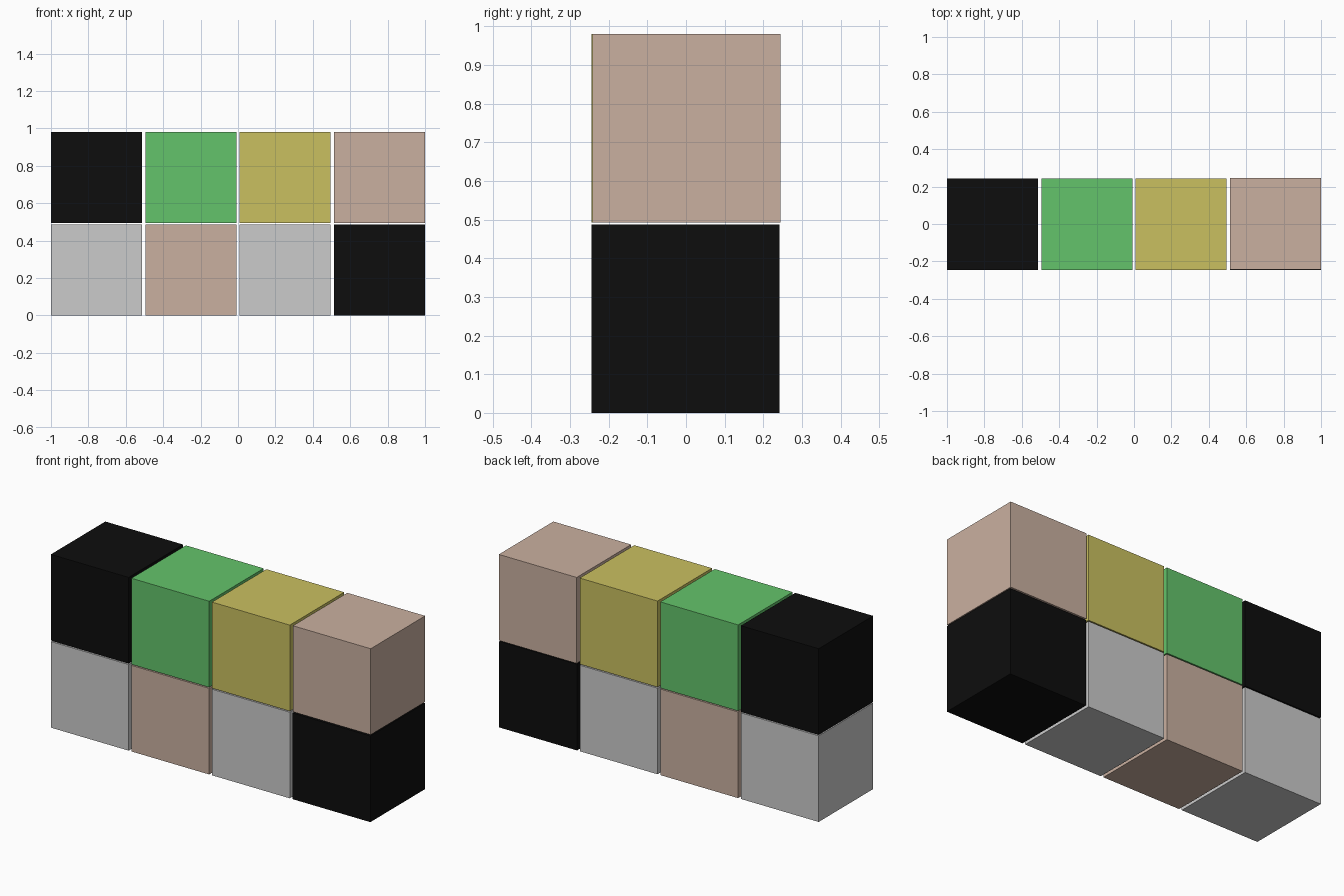
import bpy

if "Cube" in bpy.data.objects:
    bpy.data.objects.remove(bpy.data.objects["Cube"])

SIZE = 0.487      # edge length of every block
PITCH = 0.5043    # spacing along x
TOP_Z = 0.493     # underside of the upper row

COLOURS = {
    "black": (0.004, 0.004, 0.004, 1),
    "green": (0.127, 0.552, 0.147, 1),
    "yellow": (0.591, 0.527, 0.117, 1),
    "tan": (0.591, 0.434, 0.352, 1),
}
materials = {}
for name, rgba in COLOURS.items():
    materials[name] = bpy.data.materials.new(name + "_paint")
    materials[name].diffuse_color = rgba


def block(row, column, colour, base_z, y):
    x = (column - 1.5) * PITCH
    bpy.ops.mesh.primitive_cube_add(size=SIZE, location=(x, y, base_z + SIZE / 2))
    obj = bpy.context.object
    obj.name = f"{row}_{colour}_block_{column + 1}"
    if colour in materials:
        obj.data.materials.append(materials[colour])


# Lower row of blocks, left to right
for i, colour in enumerate(("grey", "tan", "grey", "black")):
    block("lower", i, colour, 0, -0.0015)

# Upper row of blocks; the last one sits slightly further back
for i, colour in enumerate(("black", "green", "yellow", "tan")):
    block("upper", i, colour, TOP_Z, 0.0015 if i == 3 else -0.0015)

for m in bpy.data.materials:
    if m.users and not m.is_grease_pencil:
        m.use_nodes = True
        m.node_tree.nodes["Principled BSDF"].inputs["Base Color"].default_value = m.diffuse_color
